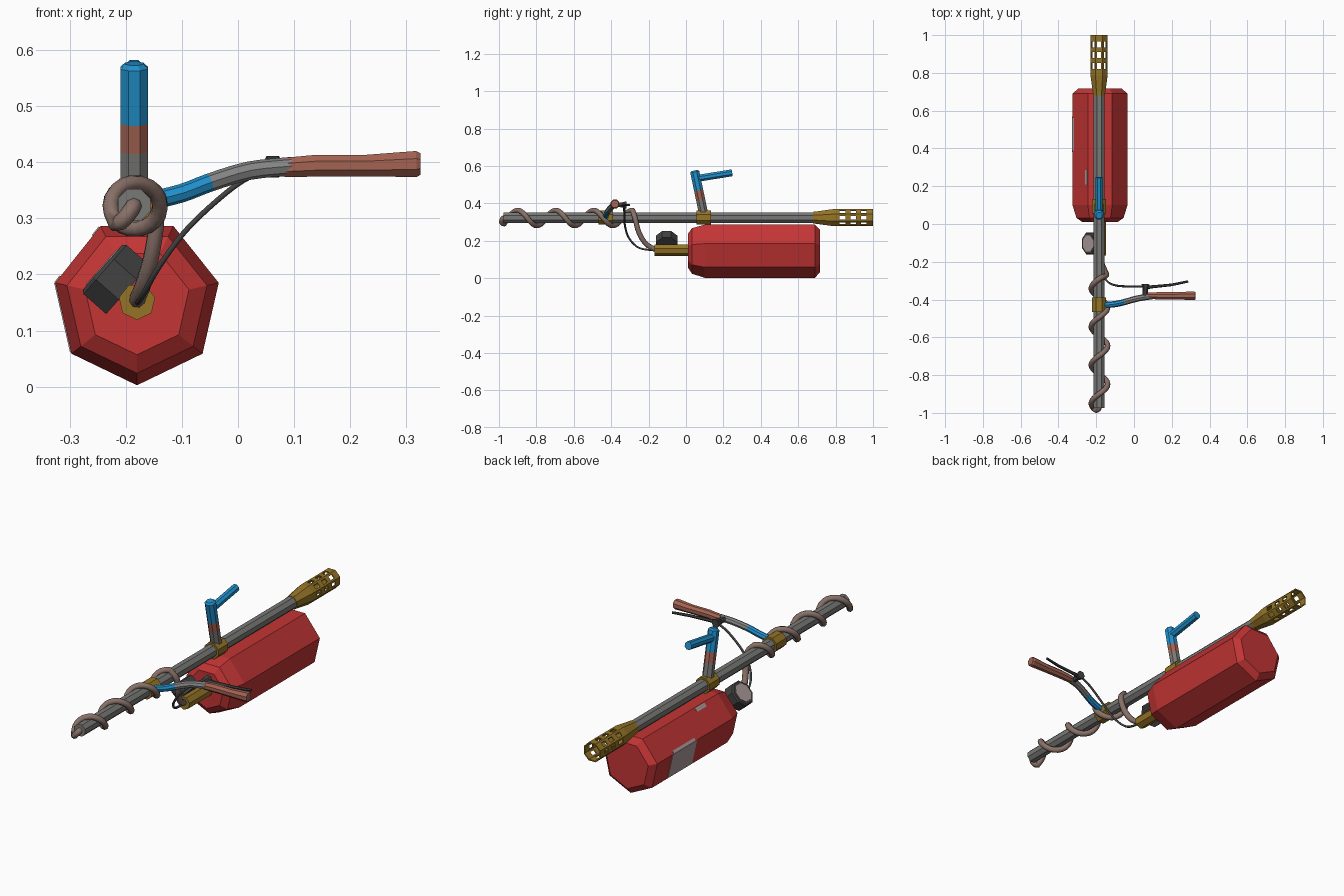
import bpy, bmesh, math
from mathutils import Vector, Matrix

if "Cube" in bpy.data.objects:
    bpy.data.objects.remove(bpy.data.objects["Cube"])

def material(name, rgb):
    m = bpy.data.materials.new(name)
    m.diffuse_color = (*rgb, 1)
    m.use_nodes = True
    m.node_tree.nodes["Principled BSDF"].inputs["Base Color"].default_value = m.diffuse_color
    return m

RED = material("tank red", (0.55, 0.035, 0.035))
GREY = material("steel grey", (0.19, 0.19, 0.185))
LIGHT = material("worn grey", (0.24, 0.24, 0.24))
BLUE = material("paint blue", (0.015, 0.28, 0.60))
RUST = material("grip brown", (0.37, 0.125, 0.085))
HOSE = material("hose taupe", (0.25, 0.165, 0.14))
GOLD = material("brass", (0.30, 0.175, 0.02))
DARK = material("dark grey", (0.055, 0.055, 0.055))
PALE = material("label pale", (0.42, 0.33, 0.33))

PX, PZ = -0.185, 0.324       # barrel axis
TX, TZ, TR = -0.18, 0.152, 0.1494   # tank axis and radius

def finish(name, bm, mats):
    bmesh.ops.recalc_face_normals(bm, faces=bm.faces)
    me = bpy.data.meshes.new(name)
    bm.to_mesh(me)
    bm.free()
    for m in mats:
        me.materials.append(m)
    ob = bpy.data.objects.new(name, me)
    bpy.context.collection.objects.link(ob)
    return ob

def tube(name, pts, radii, n, mats, up=(0, 0, 1), rot=0.0, segs=None, smooth=False):
    """Sweep an n-gon along a path; segs gives a material slot per segment."""
    pts = [Vector(p) for p in pts]
    if not isinstance(radii, (list, tuple)):
        radii = [radii] * len(pts)
    bm = bmesh.new()
    rings, u = [], Vector(up)
    for i, p in enumerate(pts):
        t = (pts[min(i + 1, len(pts) - 1)] - pts[max(i - 1, 0)]).normalized()
        u = (u - t * u.dot(t)).normalized()
        s = t.cross(u)
        angs = [rot + math.tau * k / n for k in range(n)]
        rings.append([bm.verts.new(p + radii[i] * (s * math.cos(a) + u * math.sin(a))) for a in angs])
    for i in range(len(rings) - 1):
        for k in range(n):
            j = (k + 1) % n
            f = bm.faces.new((rings[i][k], rings[i][j], rings[i + 1][j], rings[i + 1][k]))
            f.material_index = segs[i] if segs else 0
            f.smooth = smooth
    bm.faces.new(rings[0]).material_index = segs[0] if segs else 0
    bm.faces.new(rings[-1]).material_index = segs[-1] if segs else 0
    return finish(name, bm, mats)

def along_y(name, x, z, profile, n, mat, rot):
    return tube(name, [(x, y, z) for y, r in profile], [r for y, r in profile], n, [mat], rot=rot)

def spline(pts, steps=5):
    """Catmull-Rom curve through the points."""
    p = [Vector(q) for q in pts]
    p = [p[0] * 2 - p[1]] + p + [p[-1] * 2 - p[-2]]
    out = []
    for i in range(1, len(p) - 2):
        a, b, c, d = p[i - 1:i + 3]
        for k in range(steps):
            t = k / steps
            out.append(0.5 * (2 * b + (c - a) * t + (2 * a - 5 * b + 4 * c - d) * t * t
                              + (3 * b - a - 3 * c + d) * t ** 3))
    return out + [p[-2]]

OCT = math.pi / 8
HEP = -math.pi / 2

# Barrel and its two brass collars
along_y("barrel", PX, PZ, [(-0.975, 0.031), (0.72, 0.031)], 8, GREY, OCT)
for label, y in (("front", -0.467), ("rear", 0.056)):
    along_y(label + "_collar", PX, PZ, [(y, 0.041), (y + 0.077, 0.041)], 8, GOLD, OCT)

# Hollow slotted nozzle
rows = [(0.68, 0.034), (0.70, 0.036), (0.785, 0.049)]
rows += [(y, 0.049) for y in (0.82, 0.852, 0.88, 0.91, 0.935, 0.965, 1.0)]
bm = bmesh.new()
rings = []
for y, r in rows:
    ring = []
    for k in range(8):
        a, b = [Vector((math.cos(OCT + math.tau * q / 8), 0, math.sin(OCT + math.tau * q / 8))) for q in (k, k + 1)]
        for t in (0, 0.24, 0.76):
            ring.append(bm.verts.new(Vector((PX, y, PZ)) + r * a.lerp(b, t)))
    rings.append(ring)
for i in range(len(rows) - 1):
    for k in range(24):
        if i in (3, 5, 7) and k % 3 == 1:
            continue
        j = (k + 1) % 24
        bm.faces.new((rings[i][k], rings[i][j], rings[i + 1][j], rings[i + 1][k]))
nozzle = finish("nozzle", bm, [GOLD])
sol = nozzle.modifiers.new("wall", "SOLIDIFY")
sol.thickness = 0.006
sol.offset = -1

# Seven-sided tank, brass outlet
along_y("tank", TX, TZ, [(0.012, 0.055), (0.01, 0.095), (0.032, 0.128), (0.10, TR),
                         (0.69, TR), (0.717, 0.118)], 7, RED, HEP)
along_y("tank_outlet", TX, TZ, [(-0.168, 0.033), (0.03, 0.033)], 7, GOLD, HEP)

# Worn label plates lying on the tank's flat sides
def plate(name, side, y0, y1, t0, t1):
    a = HEP - math.tau / 7 * (side + 0.5)
    out = Vector((math.cos(a), 0, math.sin(a)))
    tan = Vector((-math.sin(a), 0, math.cos(a)))
    base = Vector((TX, 0, TZ)) + out * TR * math.cos(math.pi / 7)
    bm = bmesh.new()
    bmesh.ops.create_cube(bm, size=1)
    for v in bm.verts:
        q = v.co.copy()
        v.co = (base + out * q.x * 0.004 + tan * (t0 + (t1 - t0) * (q.z + 0.5))
                + Vector((0, y0 + (y1 - y0) * (q.y + 0.5), 0)))
    finish(name, bm, [PALE])

plate("tank_label", 1, 0.38, 0.57, -0.0648, 0.062)
plate("tank_label_top", 2, 0.39, 0.56, 0.05, 0.0648)
plate("tank_chip", 2, 0.21, 0.285, -0.062, -0.042)

# Pressure gauge, tilted up and to the left
axis = Vector((-0.75, 0, 0.66)).normalized()
g = Vector((-0.219, -0.103, 0.193))
tube("gauge_body", [g - axis * 0.03, g + axis * 0.024, g + axis * 0.03], [0.063, 0.063, 0.057], 8, [DARK],
     up=(0, 1, 0), rot=OCT)
tube("gauge_dial", [g + axis * 0.028, g + axis * 0.032], 0.046, 8, [PALE], up=(0, 1, 0), rot=OCT)

# Upright post with a rust band, and the blue bar on top
def post(z):
    return (PX, 0.097 - (z - 0.33) * 0.21, z)
tube("post", [post(z) for z in (0.335, 0.42, 0.47, 0.568, 0.576)], [0.0265] * 4 + [0.018], 8,
     [GREY, RUST, BLUE], up=(0, 1, 0), rot=OCT, segs=[0, 1, 2, 2])
tube("post_bar", [(PX, 0.05, 0.532), (PX, 0.247, 0.564)], 0.02, 8, [BLUE], rot=OCT)

# Curved side arm: blue root, grey middle
arm = spline([(-0.16, -0.43, 0.33), (-0.10, -0.424, 0.345), (-0.05, -0.413, 0.364),
              (0.02, -0.394, 0.385), (0.095, -0.382, 0.393)], 3)
tube("side_arm", arm, 0.0165, 8, [BLUE, LIGHT], segs=[0 if p.x < -0.06 else 1 for p in arm[:-1]])

# Side grip
tube("side_grip", [(x, -0.38, z) for x, z in ((0.072, 0.391), (0.09, 0.391), (0.14, 0.394),
     (0.23, 0.394), (0.318, 0.397), (0.325, 0.397))],
     [0.017, 0.019, 0.021, 0.021, 0.025, 0.021], 8, [RUST], rot=OCT)

# Lever, its clamp and cable
lever = tube("lever", [(0.045, -0.338, 0.392), (0.10, -0.332, 0.392), (0.20, -0.322, 0.392),
                       (0.287, -0.304, 0.392)], [0.012, 0.008, 0.007, 0.006], 6, [DARK])
tube("lever_clamp", [(0.058, -0.385, 0.392), (0.06, -0.35, 0.392), (0.062, -0.318, 0.392)],
     [0.014, 0.014, 0.022], 6, [DARK])
tube("lever_cable", spline([(0.055, -0.33, 0.39), (-0.005, -0.33, 0.358), (-0.087, -0.327, 0.285),
     (-0.14, -0.305, 0.215), (-0.17, -0.25, 0.162), (-0.18, -0.16, 0.148)], 5), 0.0055, 6, [DARK], smooth=True)

# Hose: leaves the barrel tip, winds round the barrel, drops to the tank outlet
hose = spline([(-0.185, -0.95, 0.324), (-0.187, -0.978, 0.32), (-0.202, -0.985, 0.30), (-0.216, -0.975, 0.288)], 4)
for i in range(61):
    y = -0.96 + (0.675 * i / 60)
    ph = math.tau * (y + 0.29) / 0.203
    hose.append(Vector((PX + 0.002 + 0.044 * math.sin(ph), y, PZ - 0.002 + 0.041 * math.cos(ph))))
hose += spline([hose[-1], (-0.146, -0.272, 0.32), (-0.152, -0.252, 0.245), (-0.168, -0.215, 0.185),
                (-0.18, -0.165, 0.155), (-0.18, -0.13, 0.152)], 4)[1:]
tube("hose", hose, 0.0145, 8, [HOSE], smooth=True)
